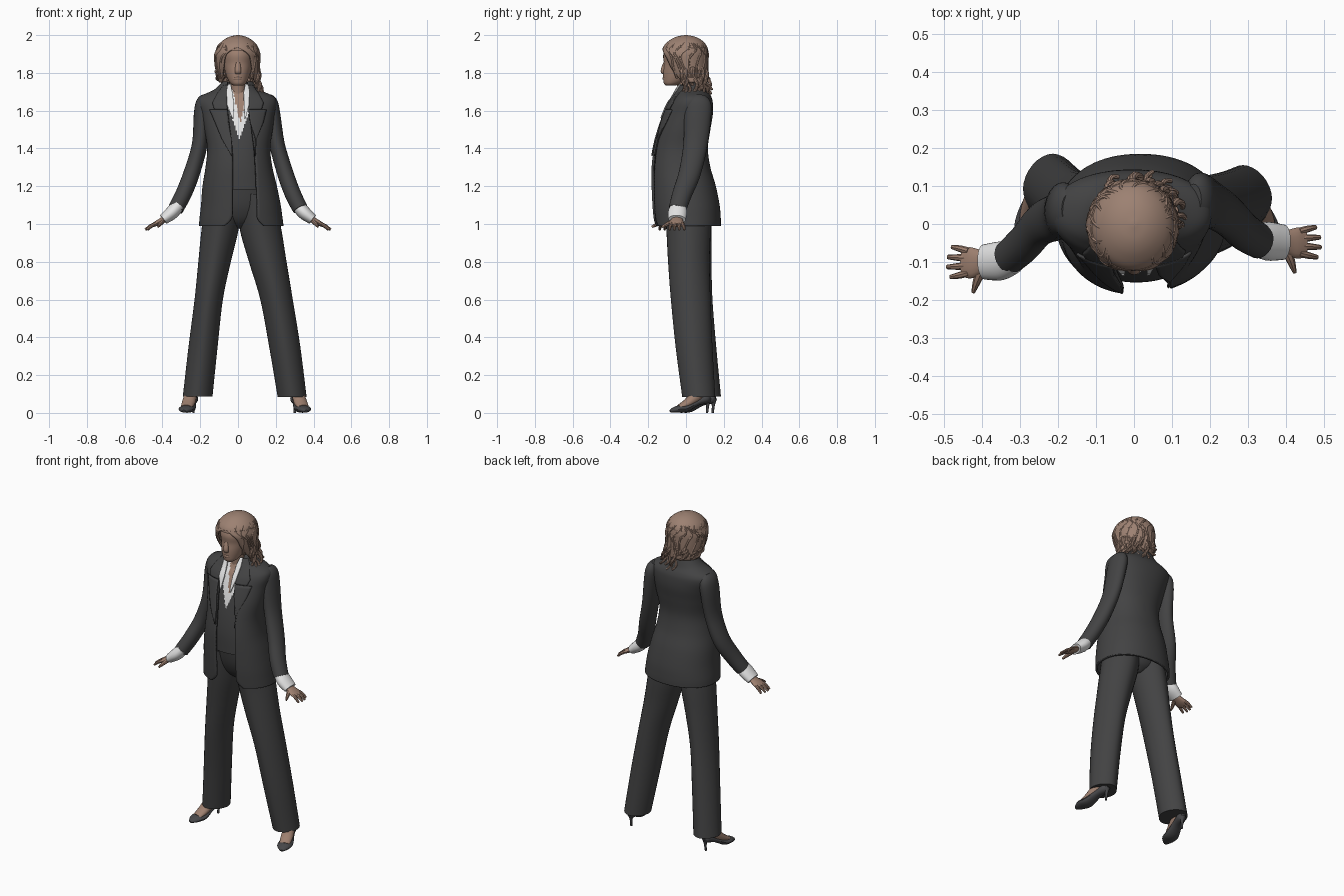
import bpy, bmesh, math, random
from mathutils import Vector

random.seed(4)
cube = bpy.data.objects.get("Cube")
if cube:
    bpy.data.objects.remove(cube, do_unlink=True)

made = []


def material(name, r, g, b):
    m = bpy.data.materials.new(name)
    m.use_nodes = True
    m.diffuse_color = (r, g, b, 1)
    m.node_tree.nodes["Principled BSDF"].inputs["Base Color"].default_value = (r, g, b, 1)
    return m


SUIT = material("charcoal suit", .056, .056, .057)
SHOE = material("shoe leather", .062, .062, .066)
WHITE = material("white shirt", .78, .78, .78)
SKIN = material("skin", .34, .215, .16)
HAIR = material("brown hair", .335, .22, .168)


def smooth(rows, sub):
    """Catmull-Rom through rows of numbers."""
    out, last = [], len(rows) - 1
    for i in range(last):
        a, b, c, d = (rows[max(0, min(last, i + k))] for k in (-1, 0, 1, 2))
        for s in range(sub):
            t = s / sub
            out.append([q + .5 * t * (r - p + t * (2*p - 5*q + 4*r - w + t * (3*(q - r) + w - p)))
                        for p, q, r, w in zip(a, b, c, d)])
    return out + [list(rows[-1])]


def surface(name, grid, mats, wrap=True, thick=0, rule=None):
    """Skin a grid of points, closed round when wrapped."""
    bm = bmesh.new()
    vs = [[bm.verts.new(p) for p in row] for row in grid]
    n = len(grid[0])
    for r, s in zip(vs, vs[1:]):
        for j in range(n if wrap else n - 1):
            bm.faces.new((r[j], r[(j + 1) % n], s[(j + 1) % n], s[j]))
    if wrap:
        bm.faces.new(vs[0])
        bm.faces.new(vs[-1])
    bmesh.ops.recalc_face_normals(bm, faces=bm.faces)
    if rule:
        for f in bm.faces:
            f.material_index = rule(f.calc_center_median())
    me = bpy.data.meshes.new(name)
    bm.to_mesh(me)
    bm.free()
    for m in mats:
        me.materials.append(m)
    ob = bpy.data.objects.new(name, me)
    bpy.context.collection.objects.link(ob)
    if thick:
        mod = ob.modifiers.new("thickness", "SOLIDIFY")
        mod.thickness, mod.offset = thick, 0
    made.append(ob)


def spow(v, e):
    return math.copysign(abs(v) ** e, v)


def bound_point(b, a, e):
    """Point at angle a (0 = front) on a level z, x0, x1, y0, y1."""
    z, x0, x1, y0, y1 = b[:5]
    return Vector(((x0 + x1) / 2 + (x1 - x0) / 2 * spow(math.sin(a), 2 / e),
                   (y0 + y1) / 2 - (y1 - y0) / 2 * spow(math.cos(a), 2 / e), z))


def loft(name, rows, mats, n=32, e=2.0, sub=5, rule=None):
    grid = [[bound_point(b, math.tau * j / n, e) for j in range(n)] for b in smooth(rows, sub)]
    surface(name, grid, mats, rule=rule)


def open_loft(name, levels, mat, e, n, thick):
    """Loft left open at the front between the last two x values of each level."""
    grid = []
    for b in levels:
        cx, rx = (b[1] + b[2]) / 2, (b[2] - b[1]) / 2
        ang = [math.asin(spow(max(-1, min(1, (x - cx) / rx)), e / 2)) for x in b[5:7]]
        start, end = ang[1], math.tau + ang[0]
        grid.append([bound_point(b, start + (end - start) * j / n, e) for j in range(n + 1)])
    surface(name, grid, [mat], wrap=False, thick=thick)


def tube(name, rows, mat, ref=(0, 1, 0), n=16, sub=4):
    """Tube through x, y, z, radius along ref, radius across."""
    pts = smooth(rows, sub)
    grid = []
    for i, p in enumerate(pts):
        t = (Vector(pts[min(i + 1, len(pts) - 1)][:3]) - Vector(pts[max(i - 1, 0)][:3])).normalized()
        u = Vector(ref)
        u = (u - t * u.dot(t)).normalized()
        v = t.cross(u)
        grid.append([Vector(p[:3]) + u * p[3] * math.cos(math.tau * j / n)
                     + v * p[4] * math.sin(math.tau * j / n) for j in range(n)])
    surface(name, grid, [mat])


# Jacket: z, x0, x1, y0, y1, right edge, left edge
E = 2.2
body = smooth([(.99, -.2, .235, -.163, .178, -.07, .135), (1.03, -.198, .23, -.168, .178, -.033, .102),
               (1.1, -.19, .22, -.174, .172, -.028, .1), (1.2, -.182, .2, -.178, .152, -.028, .096),
               (1.3, -.166, .176, -.178, .123, -.028, .092), (1.4, -.157, .165, -.165, .11, -.03, .085),
               (1.5, -.172, .178, -.14, .123, -.042, .072), (1.58, -.19, .188, -.112, .136, -.052, .066),
               (1.64, -.21, .198, -.085, .136, -.058, .062), (1.672, -.195, .183, -.062, .128, -.062, .058),
               (1.705, -.125, .115, -.045, .11, -.06, .055), (1.75, -.078, .072, -.02, .095, -.055, .05)], 6)
open_loft("jacket", body, SUIT, E, 72, .012)


def front(x, z, lift):
    """Point on the front of the jacket, lifted outwards."""
    k = next((i for i in range(1, len(body) - 1) if body[i][0] > z), len(body) - 1)
    p, q = body[k - 1], body[k]
    t = (z - p[0]) / (q[0] - p[0])
    _, x0, x1, y0, y1 = [a + (b - a) * t for a, b in zip(p[:5], q[:5])]
    s = min(.99, abs(x - (x0 + x1) / 2) / ((x1 - x0) / 2))
    return Vector((x, (y0 + y1) / 2 - (y1 - y0) / 2 * (1 - s ** E) ** (1 / E) - lift, z))


def patch(name, rows, mat, lift=.011, thick=.007, sub=4, n=8):
    """Plate on the jacket front from z, inner x, outer x."""
    levels = []
    for p, q in zip(rows, rows[1:]):
        levels += [[a + (b - a) * s / sub for a, b in zip(p, q)] for s in range(sub)]
    levels.append(rows[-1])
    grid = [[front(a + (b - a) * j / n, z, lift) for j in range(n + 1)] for z, a, b in levels]
    surface(name, grid, [mat], wrap=False, thick=thick)


# Lapels, jacket collar and shirt collar on both sides
for side, s, c in (("right", -1, 0), ("left", 1, .012)):
    edge = .03 if s < 0 else .076
    patch(side + "_lapel", [(1.36, s * edge + c, s * (edge + .004) + c), (1.45, s * (edge + .004) + c, s * .085 + c),
                            (1.54, s * .052 + c, s * .122 + c), (1.605, s * .056, s * .15)], SUIT)
    patch(side + "_collar", [(1.607, s * .056, s * .125), (1.64, s * .058, s * .135),
                             (1.69, s * .06, s * .108), (1.735, s * .05, s * .075)], SUIT)
    patch(side + "_shirt_collar", [(1.56, s * .03 + .005, s * .036 + .005), (1.63, s * .026 + .005, s * .058),
                                   (1.7, s * .03, s * .06), (1.74, s * .038, s * .052)], WHITE, .014, .006)


# Waistcoat with shirt and bare neckline as face colours
def neckline(p):
    if p.y > .02 or p.z < 1.45 or abs(p.x - .008) > (p.z - 1.45) * .36:
        return 0
    return 2 if abs(p.x - .012) < (p.z - 1.53) * .22 else 1


inner = [(b[0], b[1] + .015, b[2] - .015, b[3] * .88 + .004, b[4] - .015) for b in body if 1.17 < b[0] < 1.72]
loft("waistcoat", inner, [SUIT, WHITE, SKIN], 160, E, 4, neckline)

# Trousers
loft("trouser_seat", [(1.25, -.145, .155, -.138, .1), (1.12, -.165, .185, -.115, .125),
                      (1.05, -.155, .17, -.09, .118), (1.005, -.09, .1, -.06, .1),
                      (.975, -.025, .035, -.02, .06)], [SUIT])
loft("right_trouser_leg", [(1.16, -.165, .025, -.122, .122), (.98, -.192, .005, -.105, .135),
                           (.8, -.21, -.038, -.085, .135), (.6, -.23, -.08, -.065, .14),
                           (.35, -.262, -.108, -.03, .16), (.088, -.292, -.135, .0, .185)], [SUIT], e=1.8)
loft("left_trouser_leg", [(1.16, -.005, .19, -.122, .122), (.98, .008, .228, -.105, .13),
                          (.8, .058, .257, -.095, .125), (.6, .118, .29, -.08, .13),
                          (.35, .165, .33, -.055, .14), (.085, .21, .363, -.02, .155)], [SUIT], e=1.8)

# Sleeves
tube("right_sleeve", [(-.17, .04, 1.676, .04, .022), (-.181, .04, 1.645, .066, .04), (-.19, .036, 1.58, .072, .044),
                      (-.203, .02, 1.42, .064, .041), (-.245, 0, 1.27, .058, .043),
                      (-.288, -.05, 1.16, .052, .043), (-.33, -.088, 1.08, .047, .041)], SUIT, n=24)
tube("left_sleeve", [(.157, .065, 1.676, .04, .022), (.169, .065, 1.645, .066, .04), (.18, .062, 1.58, .072, .044),
                     (.207, .05, 1.42, .064, .041), (.25, .02, 1.27, .058, .043),
                     (.29, -.02, 1.16, .052, .043), (.33, -.045, 1.08, .047, .041)], SUIT, n=24)

# Cuffs and hands
for side, s, y in (("right", -1, -.1), ("left", 1, -.048)):
    tube(side + "_cuff", [(s * .315, y + .01, 1.1, .04, .034), (s * .35, y + .003, 1.06, .051, .036),
                          (s * .395, y, 1.024, .046, .028)], WHITE, n=24)
    tube(side + "_palm", [(s * .36, y, 1.045, .026, .02), (s * .4, y, 1.02, .032, .016),
                          (s * .43, y - .002, 1.004, .041, .014), (s * .452, y - .002, .993, .036, .01)], SKIN)
    for k in range(4):
        d = (k - 1.5) * .021
        reach = (.482, .491, .489, .478)[k]
        tube(side + "_finger", [(s * .435, y + d * .9, 1.003, .01, .01),
                                (s * (.435 + reach) / 2, y + d * 1.1, .99, .009, .009),
                                (s * reach, y + d * 1.25, .97, .006, .006)], SKIN, n=8)
    tube(side + "_thumb", [(s * .4, y - .018, 1.015, .014, .013), (s * .413, y - .05, 1.0, .011, .011),
                           (s * .423, y - .08, .985, .005, .006)], SKIN, (1, 0, 0), 8)

# Feet and heeled shoes, from heel to toe
for side, heel, toe in (("right", (-.235, .145), (-.285, -.06)), ("left", (.3, .115), (.36, -.08))):
    def along(t, z, a, b):
        return (heel[0] + (toe[0] - heel[0]) * t, heel[1] + (toe[1] - heel[1]) * t, z, a, b)
    up = (0, 0, 1)
    tube(side + "_shoe", [along(-.06, .078, .014, .012), along(.04, .075, .026, .027), along(.3, .055, .018, .03),
                          along(.6, .024, .02, .042), along(.8, .02, .019, .041),
                          along(.94, .014, .013, .026), along(1.02, .009, .006, .009)], SHOE, up)
    tube(side + "_heel", [along(.0, .075, .02, .02), along(.0, .045, .009, .009), along(.02, 0, .006, .006)],
         SHOE, n=12)
    tube(side + "_foot", [along(.2, .13, .03, .028), along(.25, .105, .034, .031), along(.36, .082, .034, .034),
                          along(.55, .052, .024, .036), along(.78, .03, .013, .03)], SKIN, up)

# Neck, head and features
loft("neck", [(1.58, -.06, .065, -.07, .08), (1.66, -.05, .05, -.045, .075), (1.72, -.044, .044, -.045, .06),
              (1.8, -.046, .046, -.06, .05)], [SKIN])
loft("head", [(1.732, -.022, .024, -.105, -.06), (1.745, -.04, .042, -.117, -.02), (1.775, -.058, .058, -.121, .03),
              (1.81, -.069, .069, -.121, .06), (1.85, -.078, .078, -.117, .08), (1.9, -.084, .084, -.12, .09),
              (1.95, -.072, .072, -.095, .08), (1.98, -.04, .04, -.05, .045)], [SKIN])
tube("nose", [(0, -.1, 1.865, .012, .014), (0, -.113, 1.84, .012, .014), (0, -.121, 1.81, .013, .017),
              (0, -.113, 1.797, .008, .016)], SKIN)
tube("lips", [(-.024, -.11, 1.77, .004, .005), (0, -.117, 1.771, .008, .008), (.024, -.11, 1.77, .004, .005)], SKIN)

# Hair cap with a face opening, closed by a rounded crown
cap = smooth([(1.75, -.095, .105, -.05, .105, -.082, .088), (1.82, -.113, .108, -.1, .11, -.076, .074),
              (1.88, -.119, .112, -.122, .112, -.068, .064), (1.905, -.117, .111, -.126, .113, -.055, .047),
              (1.922, -.112, .106, -.122, .111, -.03, .022), (1.932, -.109, .103, -.118, .109, -.004, 0)], 5)
crown = [(1.918, -.114, .108, -.124, .113), (1.932, -.111, .105, -.122, .112), (1.95, -.102, .097, -.112, .104),
         (1.967, -.086, .082, -.094, .09), (1.983, -.063, .06, -.07, .068), (1.994, -.037, .035, -.042, .04),
         (2.0, -.006, .006, -.006, .006)]
open_loft("hair_cap", cap, HAIR, 2, 48, .01)
loft("hair_crown", crown, [HAIR], 48)

# Swept locks lying on the cap and crown
for k in range(18):
    a = .75 + k * (math.tau - 1.5) / 17
    rows = []
    for i, b in enumerate(cap[2:19:4] + crown[1:5]):
        p = bound_point(b, a + .2 * math.sin(i * .8 + k), 2)
        r = .01 - .001 * max(0, i - 3)
        rows.append((p.x * .985, p.y * .985, p.z - .001 * i, r, r))
    tube("hair_lock", rows, HAIR, n=8, sub=3)

# Loose curls: longest at the back and on the left
for k in range(44):
    a = random.uniform(1.15, 5.2)
    bottom = 1.67 + random.uniform(0, .045) + .085 * max(0, min(1, (a - 3.2) / .7))
    ph, r = random.uniform(0, 6), random.uniform(.82, 1.0)
    rows = []
    for i in range(8):
        t = i / 7
        z = 1.83 + (bottom - 1.83) * t
        p = bound_point((z, -.106, .108 + .02 * t, -.09 + .02 * t, .108 + .024 * t), a, 2) * r
        w = .013 * (.2 + t)
        rows.append((p.x + w * math.sin(ph + t * 9), p.y + w * math.cos(ph + t * 9), z,
                     .012 - .006 * t, .012 - .006 * t))
    tube("hair_curl", rows, HAIR, n=8, sub=3)

# Smooth shading with sharp creases kept
bpy.ops.object.select_all(action="DESELECT")
for ob in made:
    ob.select_set(True)
bpy.context.view_layer.objects.active = made[0]
bpy.ops.object.shade_smooth_by_angle(angle=math.radians(40))
